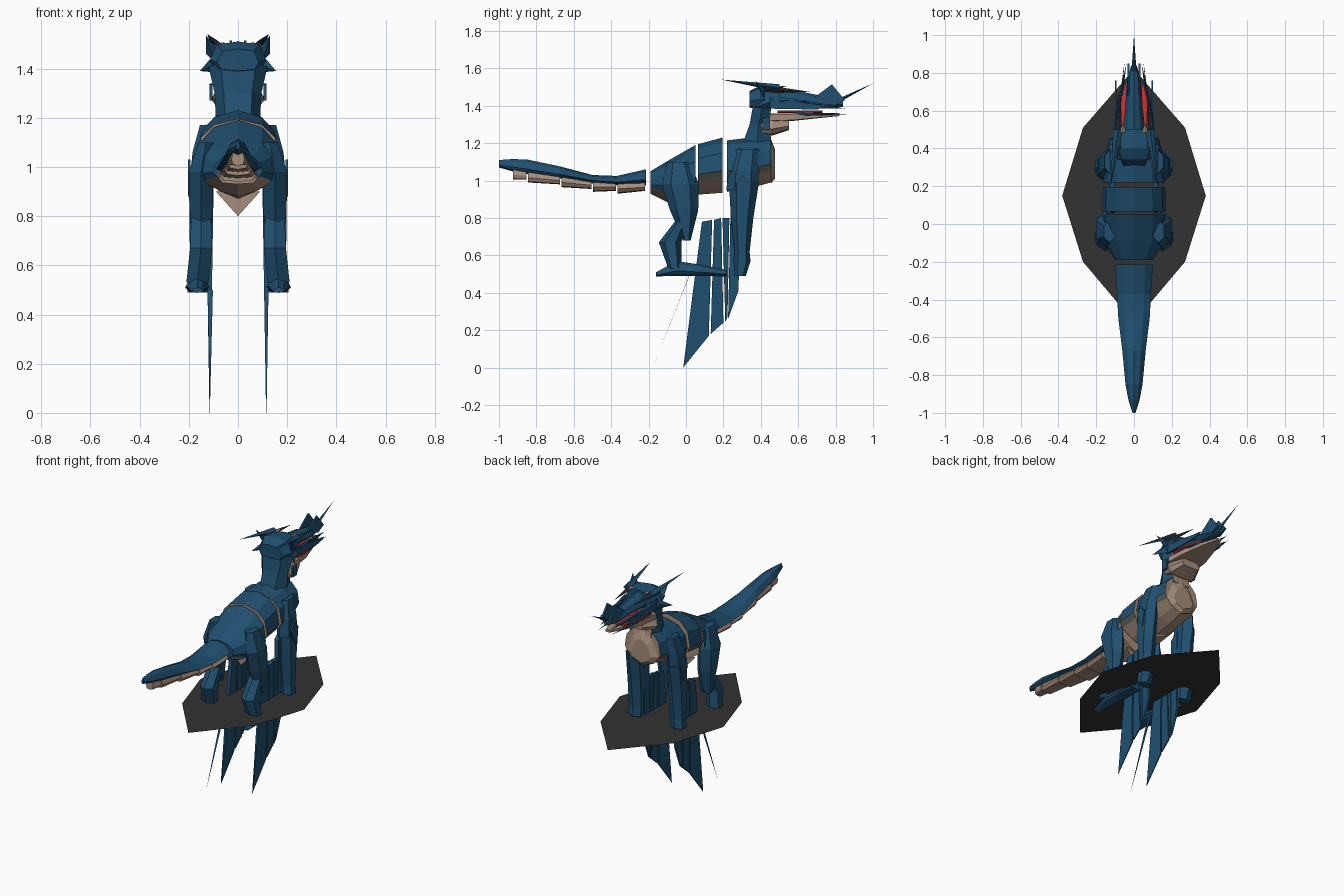
import bpy, bmesh, math
from mathutils import Vector


def mat(name, c):
    m = bpy.data.materials.new(name)
    m.diffuse_color = (*c, 1)
    return m


BLUE = mat("deep blue", (0.014, 0.078, 0.16))
TAN = mat("belly tan", (0.38, 0.27, 0.20))
RED = mat("mouth red", (0.65, 0.03, 0.03))
DARK = mat("charcoal", (0.032, 0.032, 0.032))
OLIVE = mat("olive grey", (0.08, 0.10, 0.08))


def make(name, bm, mats):
    bmesh.ops.recalc_face_normals(bm, faces=bm.faces)
    me = bpy.data.meshes.new(name)
    bm.to_mesh(me)
    bm.free()
    for m in mats:
        me.materials.append(m)
    ob = bpy.data.objects.new(name, me)
    bpy.context.collection.objects.link(ob)
    return ob


def skin(name, rings, mats, index=lambda i: 0, cap=(0, 0)):
    """Bridge equal-length point rings and close both ends."""
    bm = bmesh.new()
    vs = [[bm.verts.new(p) for p in r] for r in rings]
    n = len(rings[0])
    for a, b in zip(vs, vs[1:]):
        for i in range(n):
            j = (i + 1) % n
            bm.faces.new((a[i], a[j], b[j], b[i])).material_index = index(i)
    bm.faces.new(vs[0]).material_index = cap[0]
    bm.faces.new(vs[-1]).material_index = cap[1]
    return make(name, bm, mats)


# Half cross-sections: fraction of width, fraction of height, top to bottom
BODY = [(0, 1), (.58, .91), (.9, .72), (1, .4), (.88, .27), (.45, .1), (0, 0)]
TENT = [(0, 1), (.6, .8), (1, .35), (.75, .15), (0, 0)]
BOXY = [(0, 1), (.75, .9), (1, .4), (.8, .08), (0, 0)]
FLAT = [(0, 1), (1, .9), (1, .1), (0, 0)]


def trunk(name, stations, profile, mats, index=lambda k: 0, cap=(0, 0)):
    """Loft along y; stations are (y, half width, top z, bottom z)."""
    half = profile + [(-x, z) for x, z in profile[-2:0:-1]]
    n = len(half)
    rings = [[(w * a, y, zb + (zt - zb) * b) for a, b in half]
             for y, w, zt, zb in stations]
    return skin(name, rings, mats, lambda i: index(min(i, n - 1 - i)), cap)


def limb(name, stations):
    """Loft of six-sided level rings; stations are (x, y, z, rx, ry)."""
    rings = [[(x + rx * math.cos(k * math.pi / 3 + .52) * 1.15,
               y + ry * math.sin(k * math.pi / 3 + .52), z)
              for k in range(6)] for x, y, z, rx, ry in stations]
    return skin(name, rings, [BLUE])


def slab(name, pts, x, thick, m=BLUE):
    """Side-profile plate of (y, z) points; thick is a function of z."""
    return skin(name, [[(x + s * thick(z), y, z) for y, z in pts]
                       for s in (-1, 1)], [m])


def spike(name, base, tip, rx, rz, m=BLUE):
    """Slender four-sided thorn."""
    bm = bmesh.new()
    b, t = Vector(base), Vector(tip)
    ring = [bm.verts.new(b + Vector(o)) for o in
            ((rx, 0, 0), (0, 0, rz), (-rx, 0, 0), (0, 0, -rz))]
    top = bm.verts.new(t)
    for i in range(4):
        bm.faces.new((ring[i], ring[(i + 1) % 4], top))
    bm.faces.new(ring)
    return make(name, bm, [m])


# Octagonal floor plate
bm = bmesh.new()
bm.faces.new([bm.verts.new((x, y, .563)) for x, y in
              ((.38, .15), (.27, .51), (0, .82), (-.27, .51),
               (-.38, .15), (-.27, -.2), (0, -.52), (.27, -.2))])
make("floor_plate", bm, [DARK])

# Body segments: blue back, olive flank line, tan belly
skinmats = [BLUE, OLIVE, TAN]
belly = lambda k: 0 if k < 3 else (1 if k == 3 else 2)
trunk("pelvis", [(-.19, .10, 1.05, .93), (-.09, .165, 1.11, .88), (.05, .17, 1.19, .87)],
      BODY, skinmats, lambda k: 0 if k < 4 else 2, (0, 2))
trunk("waist", [(.065, .168, 1.195, .925), (.195, .165, 1.23, .935)],
      BODY, skinmats, belly, (2, 2))
trunk("chest", [(.22, .165, 1.215, .94), (.34, .16, 1.23, .96), (.455, .13, 1.235, .99)],
      BODY, skinmats, belly, (2, 2))
trunk("breast", [(.455, .115, 1.22, .985), (.475, .075, 1.17, 1.01)], TENT, [TAN])
spike("belly_keel", (0, .03, .90), (0, .03, .80), .09, .01, TAN)

# Neck: blue nape and sides, tan throat
neck = [[(x, y, z) for x, y in
         ((-w * .6, yb), (w * .6, yb), (w, ym), (w * .7, yf), (-w * .7, yf), (-w, ym))]
        for z, w, yb, ym, yf in ((1.19, .09, .30, .38, .46),
                                 (1.30, .095, .34, .39, .44),
                                 (1.41, .12, .36, .41, .46))]
skin("neck", neck, [BLUE, TAN], lambda i: 1 if i == 3 else 0)
trunk("throat", [(.40, .10, 1.335, 1.25), (.46, .11, 1.33, 1.24), (.55, .07, 1.325, 1.27)],
      BOXY, [TAN])

# Tail: blue upper shell with stepped tan plates below
tail = [(-.215, .10, 1.06, .975), (-.37, .09, 1.025, .975), (-.5, .083, 1.03, .985),
        (-.67, .062, 1.075, 1.01), (-.85, .045, 1.113, 1.035), (-.93, .03, 1.115, 1.05),
        (-1.0, .008, 1.11, 1.07)]
trunk("tail", tail, TENT, [BLUE])
for a, b in zip(tail[:5], tail[1:6]):
    trunk("tail_belly_plate", [(a[0] - .004, a[1] * .85, a[3] + .02, a[3] - .03),
                               (b[0] + .004, b[1] * .88, b[3] + .02, b[3] - .045)],
          BOXY, [TAN])

# Head: skull, mouth and lower jaw
trunk("skull", [(.34, .085, 1.48, 1.39), (.40, .115, 1.51, 1.385), (.50, .095, 1.505, 1.39)],
      BOXY, [BLUE])
trunk("snout", [(.50, .06, 1.495, 1.39), (.62, .045, 1.475, 1.39),
                (.74, .04, 1.45, 1.385), (.84, .015, 1.425, 1.395)], TENT, [BLUE])
trunk("mouth", [(.49, .095, 1.374, 1.362), (.60, .095, 1.374, 1.362),
                (.73, .055, 1.374, 1.362)], FLAT, [RED])
trunk("lower_jaw", [(.45, .10, 1.36, 1.315), (.58, .09, 1.36, 1.32),
                    (.72, .052, 1.36, 1.335), (.82, .015, 1.362, 1.345)], FLAT, [TAN])
spike("nose_horn", (0, .80, 1.42), (0, 1.0, 1.52), .014, .012)

for s in (-1, 1):
    # Crown horns, brow, eyes, cheek thorns and whiskers
    spike("crown_horn", (s * .085, .50, 1.495), (s * .125, .19, 1.54), .025, .02)
    spike("ear", (s * .10, .42, 1.46), (s * .13, .37, 1.535), .03, .03)
    spike("brow_thorn", (s * .085, .40, 1.49), (s * .07, .66, 1.475), .025, .025, DARK)
    spike("cheek_thorn", (s * .10, .45, 1.42), (s * .155, .36, 1.39), .025, .035)
    spike("eye", (s * .062, .485, 1.498), (s * .055, .535, 1.505), .018, .010, TAN)
    slab("snout_crest", [(.68, 1.44), (.78, 1.515), (.85, 1.43), (.79, 1.40)],
         s * .03, lambda z: .005)
    slab("cheek_plate", [(.41, 1.27), (.41, 1.335), (.45, 1.34), (.45, 1.27)],
         s * .11, lambda z: .006)
    slab("upper_lip", [(.43, 1.385), (.45, 1.45), (.60, 1.42), (.76, 1.40), (.70, 1.38)],
         s * .097, lambda z: .004)
    for k in range(4):
        y = .50 + .06 * k
        spike("whisker", (s * (.10 - .010 * k), y, 1.43 - .008 * k),
              (s * (.085 - .015 * k), y + .17, 1.42 - .012 * k), .010, .018)
    spike("jaw_thorn", (s * .08, .58, 1.355), (s * .05, .86, 1.355), .008, .012)

    # Hind leg: thigh, shin, foot and claw
    limb("hind_thigh", [(s * .13, -.04, 1.10, .03, .06), (s * .15, -.03, .98, .05, .10),
                        (s * .15, -.01, .84, .048, .075), (s * .15, .005, .68, .035, .02)])
    limb("hind_shin", [(s * .15, -.015, .80, .04, .03), (s * .15, -.085, .67, .045, .06),
                       (s * .165, -.06, .53, .045, .035)])
    trunk("hind_foot", [(-.16, .025, .51, .488), (-.05, .045, .57, .49),
                        (.08, .05, .55, .49), (.22, .04, .52, .488)],
          TENT, [BLUE]).location.x = s * .165

    # Front leg: shoulder, foreleg and paw
    limb("shoulder", [(s * .13, .33, 1.17, .025, .06), (s * .145, .31, 1.06, .04, .08),
                      (s * .15, .30, .95, .045, .085)])
    limb("foreleg", [(s * .15, .31, .99, .048, .08), (s * .15, .30, .80, .048, .06),
                     (s * .15, .30, .62, .045, .04), (s * .155, .30, .57, .045, .045),
                     (s * .16, .29, .49, .045, .03)])
    slab("elbow_plate", [(.27, .98), (.30, 1.03), (.34, .98), (.32, .88)],
         s * .198, lambda z: .005)

    # Folded wing: long tapering feathers beside the foreleg
    for pts in ([(.085, .78), (.14, .79), (.122, .17), (-.015, 0)],
                [(.15, .79), (.188, .80), (.20, .24), (.132, .18)],
                [(.195, .80), (.232, .80), (.222, .27), (.21, .245)],
                [(.24, .92), (.30, .97), (.28, .41), (.225, .26)]):
        slab("wing_feather", pts, s * .115, lambda z: .001 + .016 * z)

# Loose trailing quill on one side
spike("trailing_quill", (-.113, .02, .50), (-.114, -.17, .02), .011, .002)
